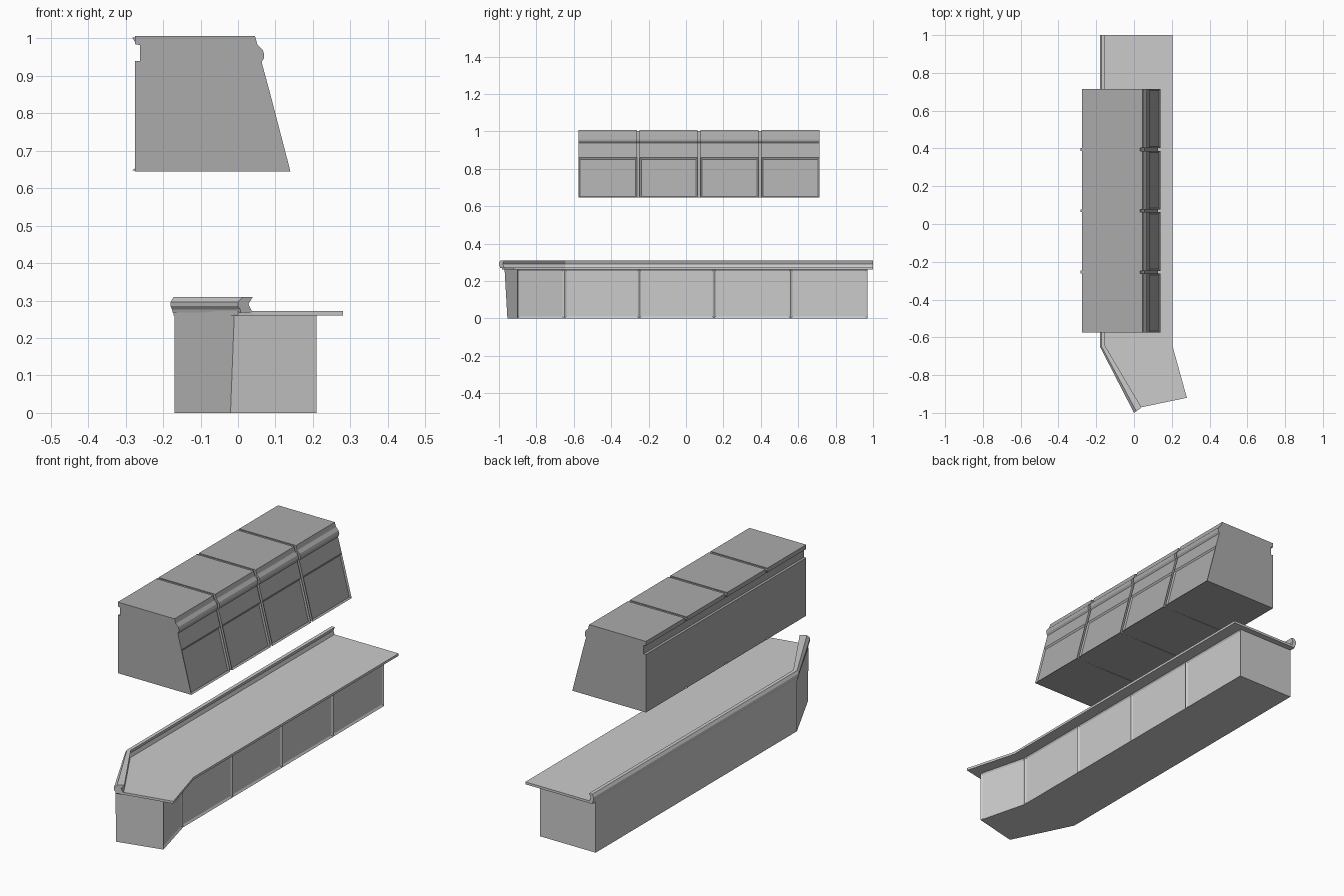
import bpy, bmesh
from mathutils import Vector

cube = bpy.data.objects.get("Cube")
if cube:
    bpy.data.objects.remove(cube, do_unlink=True)


def material(name, grey):
    mat = bpy.data.materials.new(name)
    mat.use_nodes = True
    colour = (grey, grey, grey, 1)
    mat.diffuse_color = colour
    mat.node_tree.nodes["Principled BSDF"].inputs["Base Color"].default_value = colour
    return mat


light = material("light grey", 0.6)
dark = material("mid grey", 0.41)


def loft(name, rings, mat, inset=None, margin=0.012, depth=-0.006):
    """Skin equal rings of points, cap the ends, and recess the faces that pass the rule."""
    bm = bmesh.new()
    loops = [[bm.verts.new(p) for p in ring] for ring in rings]
    for a, b in zip(loops, loops[1:]):
        for i in range(len(a)):
            j = (i + 1) % len(a)
            bm.faces.new((a[i], a[j], b[j], b[i]))
    bm.faces.new(loops[0])
    bm.faces.new(loops[-1])
    bmesh.ops.recalc_face_normals(bm, faces=bm.faces[:])
    if inset:
        panels = [f for f in bm.faces if inset(f)]
        bmesh.ops.inset_individual(bm, faces=panels, thickness=margin, depth=depth)
    mesh = bpy.data.meshes.new(name)
    bm.to_mesh(mesh)
    bm.free()
    mesh.materials.append(mat)
    obj = bpy.data.objects.new(name, mesh)
    bpy.context.collection.objects.link(obj)
    return obj


def slab(outline, z0, z1):
    return [[(x, y, z) for x, y in outline] for z in (z0, z1)]


def extrude_y(profile, y0, y1):
    return [[(x, y, z) for x, z in profile] for y in (y0, y1)]


# Lower cabinet with recessed doors; its front corner leans slightly outwards
door_stops = [-0.65, -0.25, 0.15, 0.56, 0.97]
outline = [(-0.17, 0.97), (-0.17, -0.65), (-0.02, -0.955), (0.21, -0.9)]
outline += [(0.145, y) for y in door_stops]
rings = slab(outline, 0, 0.262)
rings[1][2] = (-0.01, -0.97, 0.262)
loft("lower_cabinet", rings, light, inset=lambda f: f.normal.x > 0.9, margin=0.014)

# Worktop
top = [(-0.172, 1), (-0.172, -0.65), (0.0, -0.985), (0.04, -0.97),
       (0.28, -0.92), (0.205, -0.65), (0.205, 1)]
loft("worktop", slab(top, 0.26, 0.272), light)

# Moulded upstand swept along the rear edge, mitred at the bend
moulding = [(0.005, 0.268), (0.004, 0.276), (0, 0.285), (0, 0.296), (0.008, 0.31),
            (0.026, 0.31), (0.018, 0.291), (0.025, 0.268)]
path = [((-0.18, 1), (1, 0)), ((-0.18, -0.65), (1, 0.24)), ((0, -1), (1.54, 1.1))]
rings = [[Vector((px + d * mx, py + d * my, z)) for d, z in moulding]
         for (px, py), (mx, my) in path]
loft("upstand", rings, light)

# Wall cabinets: sloped front, rounded top roll, notched back
front = [(0.14, 0.645), (0.084, 0.86), (0.063, 0.937), (0.069, 0.947), (0.07, 0.957),
         (0.066, 0.97), (0.052, 0.984), (0.05, 0.99), (0.045, 1.007)]
back = [(-0.275, 1.007), (-0.275, 0.985), (-0.262, 0.982), (-0.262, 0.94),
        (-0.275, 0.94), (-0.275, 0.645)]
gap = 0.0075
joints = [-0.255, 0.07, 0.395]
starts = [-0.575] + [j + gap for j in joints]
ends = [j - gap for j in joints] + [0.715]
for n, (y0, y1) in enumerate(zip(starts, ends)):
    loft(f"wall_cabinet_{n + 1}", extrude_y(front + back, y0, y1), dark,
         inset=lambda f: f.normal.x > 0.9 and f.calc_center_median().z < 0.86)

# Recessed filler strips between the wall cabinets, with small tips at the back
filler_front = [(x - 0.012, min(z, 1.002)) for x, z in front]
filler_back = [(-0.282, 1.002), (-0.275, 0.99)] + back[2:5] + [(-0.275, 0.653), (-0.282, 0.648)]
for n, y in enumerate(joints):
    loft(f"filler_strip_{n + 1}", extrude_y(filler_front + filler_back, y - gap, y + gap), dark)
